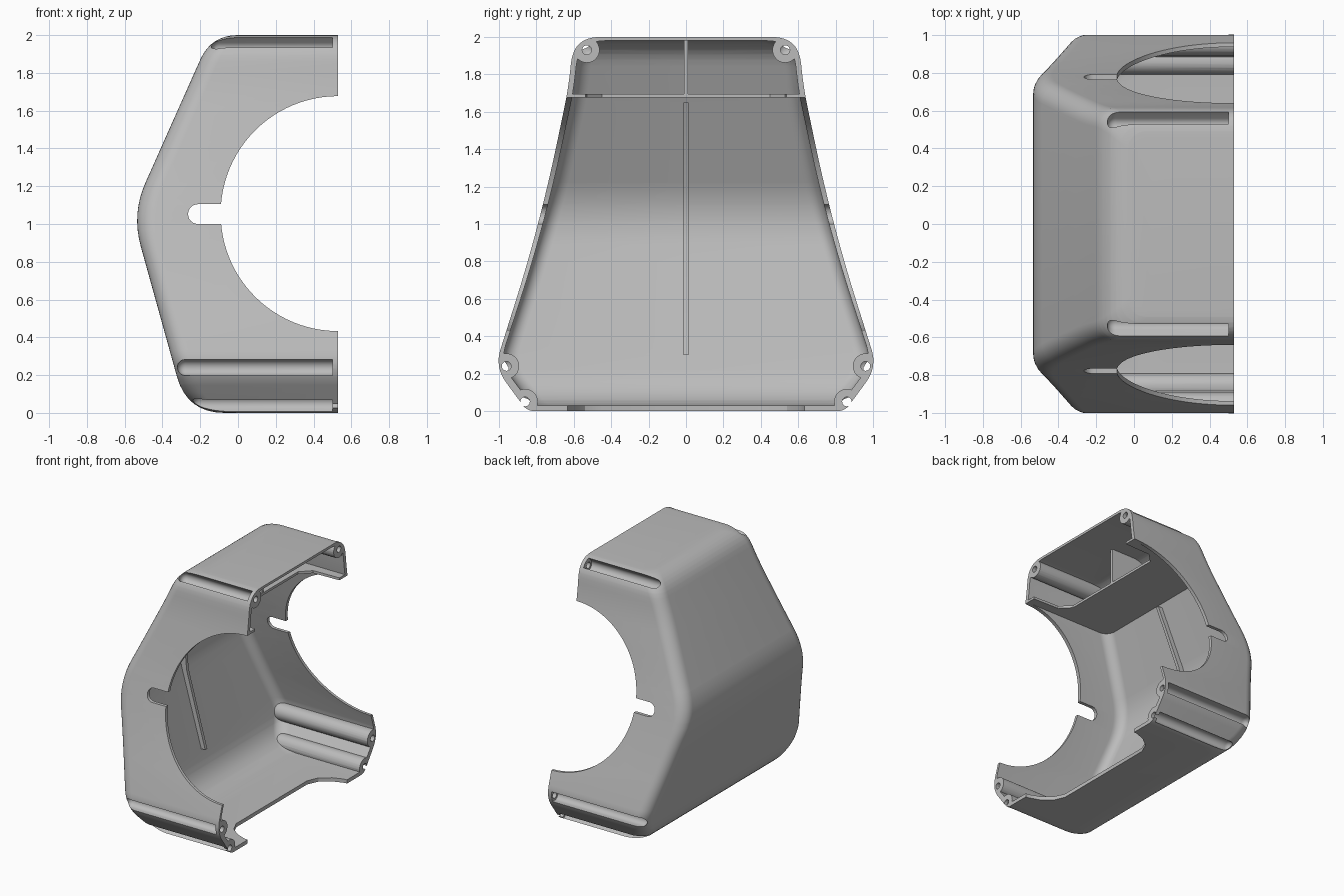
import bpy, bmesh, math
from mathutils import Vector

cube = bpy.data.objects.get("Cube")
if cube:
    bpy.data.objects.remove(cube, do_unlink=True)

OPEN_X = 0.53
WALL = 0.028


def finish(bm, name):
    bmesh.ops.recalc_face_normals(bm, faces=bm.faces[:])
    mesh = bpy.data.meshes.new(name)
    bm.to_mesh(mesh)
    bm.free()
    obj = bpy.data.objects.new(name, mesh)
    bpy.context.collection.objects.link(obj)
    return obj


def fillet(points, steps=8):
    """Polyline of (u, z, tangent length) with rounded corners."""
    out = []
    for i, (u, z, t) in enumerate(points):
        c = Vector((u, z))
        if t == 0:
            out.append(c)
            continue
        a, b = [c + (Vector(points[j][:2]) - c).normalized() * t for j in (i - 1, i + 1)]
        for k in range(steps + 1):
            s = k / steps
            out.append(a * (1 - s) ** 2 + c * 2 * s * (1 - s) + b * s * s)
    return out[1:-1]


def at(curve, z):
    for a, b in zip(curve, curve[1:]):
        if a.y <= z <= b.y and b.y > a.y:
            return a.x + (b.x - a.x) * (z - a.y) / (b.y - a.y)
    return curve[0].x if z < 1 else curve[-1].x


# Side outline (back wall depth) and end outline (half width) over height
back = fillet([(0.53, 0, 0), (-0.27, 0, 0.2), (-0.563, 1.055, 0.18), (-0.142, 2, 0.142), (0.53, 2, 0)])
width = fillet([(0, 0, 0), (0.85, 0, 0.04), (1.022, 0.235, 0.1), (0.78, 1.0, 0.45),
                (0.63, 1.72, 0.1), (0.6, 2, 0.14), (0, 2, 0)])


def loft(name, inset, radius, end, low, high):
    levels = sorted({round(min(2, max(0, p.y)), 4) for p in back + width})
    bm = bmesh.new()
    rings = []
    for z in levels:
        x, y = at(back, z) + inset, at(width, z) - inset
        half = [(end, y)]
        for k in range(9):
            a = math.pi / 2 * k / 8
            half.append((x + radius * (1 - math.sin(a)), y - radius * (1 - math.cos(a))))
        ring = half + [(px, -py) for px, py in reversed(half)]
        h = low + (high - low) * z / 2
        rings.append([bm.verts.new((px, py, h)) for px, py in ring])
    n = len(rings[0])
    for a, b in zip(rings, rings[1:]):
        for i in range(n):
            j = (i + 1) % n
            bm.faces.new((a[i], a[j], b[j], b[i]))
    bm.faces.new(rings[0])
    bm.faces.new(rings[-1])
    return finish(bm, name)


def prism(name, outline, axis, lo, hi):
    """Extrude a 2D outline along one axis."""
    place = {"x": lambda p, d: (d, p[0], p[1]),
             "y": lambda p, d: (p[0], d, p[1]),
             "z": lambda p, d: (p[0], p[1], d)}[axis]
    bm = bmesh.new()
    face = bm.faces.new([bm.verts.new(place(p, lo)) for p in outline])
    shift = Vector(place((0, 0), hi - lo))
    new = bmesh.ops.extrude_face_region(bm, geom=[face])["geom"]
    bmesh.ops.translate(bm, vec=shift, verts=[v for v in new if isinstance(v, bmesh.types.BMVert)])
    return finish(bm, name)


def circle(cx, cy, r, n):
    return [(cx + r * math.cos(math.tau * i / n), cy + r * math.sin(math.tau * i / n)) for i in range(n)]


def channel(name, y, z, out, r, start, end):
    """Round-ended groove swept outward from a screw axis."""
    bm = bmesh.new()
    for reach in (0, 0.2):
        cy, cz = y + out[0] * reach, z + out[1] * reach
        for k in range(6):
            a = math.pi / 2 * k / 6
            for p in circle(cy, cz, r * math.cos(a), 24):
                bm.verts.new((start - r * math.sin(a), *p))
        for p in circle(cy, cz, r, 24):
            bm.verts.new((end, *p))
    res = bmesh.ops.convex_hull(bm, input=bm.verts[:])
    inside = {g for g in res["geom_interior"] + res["geom_unused"] if isinstance(g, bmesh.types.BMVert)}
    bmesh.ops.delete(bm, geom=list(inside), context="VERTS")
    return finish(bm, name)


def cut(target, tool):
    mod = target.modifiers.new("cut", "BOOLEAN")
    mod.operation = "DIFFERENCE"
    mod.solver = "EXACT"
    mod.object = tool
    bpy.context.view_layer.objects.active = target
    bpy.ops.object.modifier_apply(modifier=mod.name)
    bpy.data.objects.remove(tool, do_unlink=True)


shell = loft("housing_shell", 0, 0.1, OPEN_X, 0, 2)
cavity = loft("cavity", WALL, 0.08, 0.6, 0.03, 1.98)

# Shelf, divider and back rib are left standing by removing them from the cavity
shelf_half = [(-0.7, 0.9), (0.62, 0.9), (0.62, 0.54), (0.3, 0.53), (0.22, 0.45)]
shelf = shelf_half + [(x, -y) for x, y in reversed(shelf_half)]
cut(cavity, prism("shelf", shelf, "z", 1.676, 1.696))
cut(cavity, prism("divider", [(-0.5, 1.685), (0.22, 1.685), (0.22, 2.1), (-0.5, 2.1)], "y", -0.01, 0.01))
rib = [(at(back, z) + d, z) for z, d in
       ((0.3, -0.1), (0.3, 0.07), (0.9, 0.07), (1.05, 0.07), (1.2, 0.07), (1.65, 0.07), (1.65, -0.1), (1.055, -0.1))]
cut(cavity, prism("back_rib", rib, "y", -0.013, 0.013))

# Screw positions: half width, height, outward direction, groove start
screws = [(0.53, 1.93, (0.7, 0.7), -0.1), (0.96, 0.24, (1, 0), -0.28), (0.86, 0.05, (0.7, -0.7), -0.2)]
both = [(s * y, z, (s * d[0], d[1]), x0) for y, z, d, x0 in screws for s in (1, -1)]
for y, z, d, x0 in both:
    cut(cavity, channel("boss", y, z, d, 0.068, x0, 0.7))
cut(shell, cavity)
for y, z, d, x0 in both:
    cut(shell, channel("groove", y, z, d, 0.042, x0, 0.5))
    cut(shell, prism("screw_hole", circle(y, z, 0.025, 20), "x", 0.4, 0.6))

# Round side openings with their slots
cut(shell, prism("side_opening", circle(OPEN_X, 1.055, 0.622, 96), "y", -1.2, 1.2))
slot = [(0.1, 1.0), (0.1, 1.105)]
for k in range(13):
    a = math.pi / 2 + math.pi * k / 12
    slot.append((-0.212 + 0.0525 * math.cos(a), 1.0525 + 0.0525 * math.sin(a)))
cut(shell, prism("slot", slot, "y", -1.2, 1.2))

# Notch in the floor edge
notch_half = [(0.6, 0.64), (0.5, 0.63), (0.42, 0.6), (0.34, 0.54), (0.3, 0.45)]
notch = notch_half + [(x, -y) for x, y in reversed(notch_half)]
cut(shell, prism("floor_notch", notch, "z", -0.1, 0.1))

grey = bpy.data.materials.new("light_grey")
grey.use_nodes = True
colour = (0.5, 0.5, 0.5, 1)
grey.diffuse_color = colour
grey.node_tree.nodes["Principled BSDF"].inputs["Base Color"].default_value = colour
shell.data.materials.clear()
shell.data.materials.append(grey)
for p in shell.data.polygons:
    p.material_index = 0

bpy.ops.object.select_all(action="DESELECT")
shell.select_set(True)
bpy.context.view_layer.objects.active = shell
bpy.ops.object.shade_smooth_by_angle(angle=math.radians(28))
